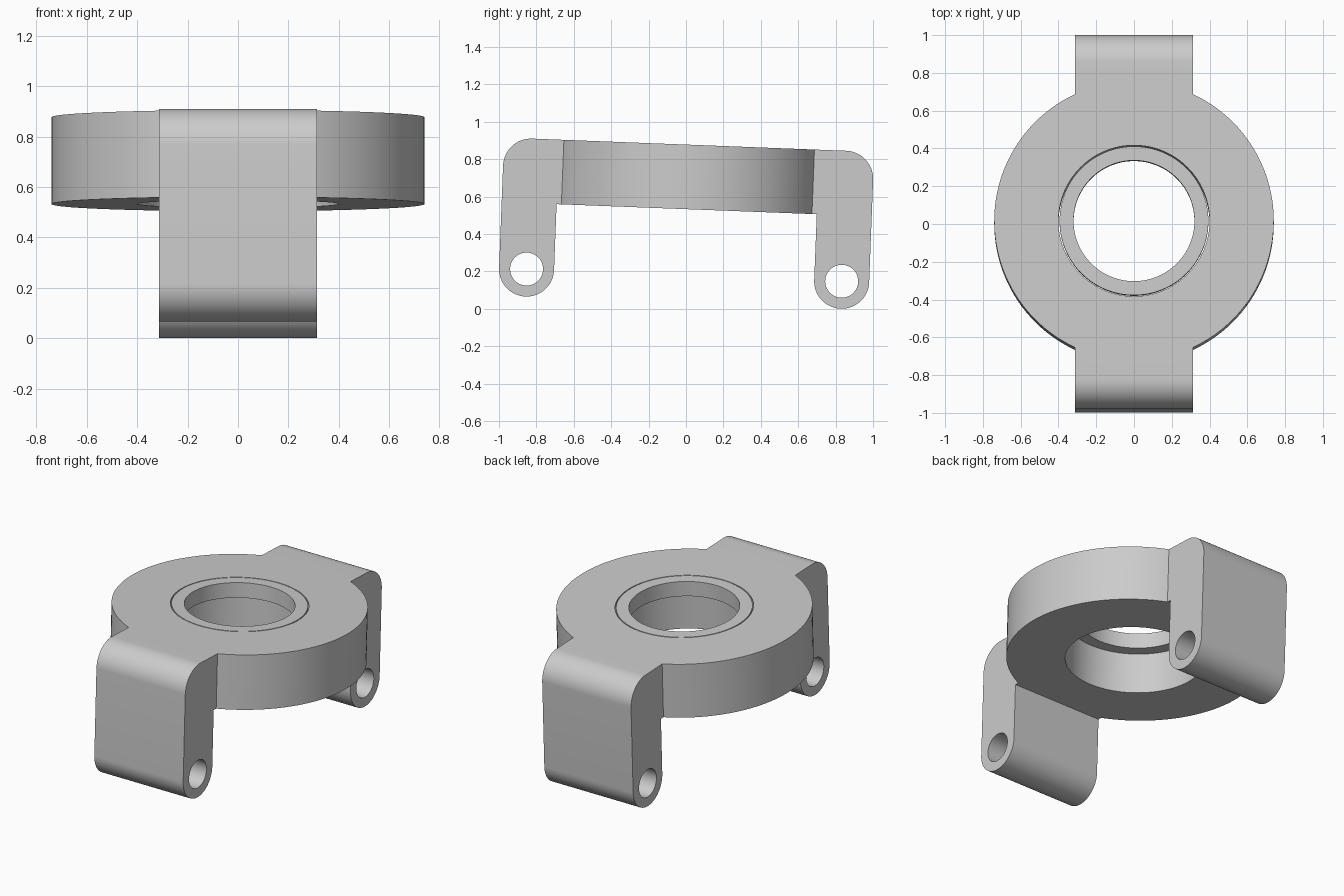
import bpy, bmesh
from math import sin, cos, pi, radians
from mathutils import Matrix

if "Cube" in bpy.data.objects:
    bpy.data.objects.remove(bpy.data.objects["Cube"])

HALF_W = 0.313            # half width of the legs
PIN_Y, FOOT_R, PIN_R = 0.843, 0.147, 0.088
TOP, BOTTOM = 0.698, 0.353
DISC_R, BORE_R = 0.74, 0.40
RING_OUT, RING_IN, RING_H = 0.394, 0.32, 0.095
CORNER = 0.15
TILT = Matrix.Translation((0, -0.01, 0.18)) @ Matrix.Rotation(radians(-2.215), 4, "X")

grey = bpy.data.materials.new("plain grey")
grey.use_nodes = True
grey.diffuse_color = (0.6, 0.6, 0.6, 1)
grey.node_tree.nodes["Principled BSDF"].inputs["Base Color"].default_value = (0.6, 0.6, 0.6, 1)


def make(name, bm):
    bmesh.ops.recalc_face_normals(bm, faces=bm.faces)
    mesh = bpy.data.meshes.new(name)
    bm.to_mesh(mesh)
    bm.free()
    mesh.materials.append(grey)
    obj = bpy.data.objects.new(name, mesh)
    bpy.context.collection.objects.link(obj)
    return obj


def cylinder(name, radius, depth, matrix, segments=128):
    bm = bmesh.new()
    bmesh.ops.create_cone(bm, cap_ends=True, segments=segments, radius1=radius,
                          radius2=radius, depth=depth, matrix=matrix)
    return make(name, bm)


def arc(cy, cz, r, start, end, steps=24):
    angles = [radians(start + (end - start) * i / steps) for i in range(steps + 1)]
    return [(cy + r * cos(a), cz + r * sin(a)) for a in angles]


def activate(obj):
    bpy.ops.object.select_all(action="DESELECT")
    obj.select_set(True)
    bpy.context.view_layer.objects.active = obj


def combine(obj, other, operation):
    activate(obj)
    mod = obj.modifiers.new(operation, "BOOLEAN")
    mod.operation, mod.solver, mod.object = operation, "EXACT", other
    bpy.ops.object.modifier_apply(modifier=mod.name)
    bpy.data.objects.remove(other)


def finish(obj):
    activate(obj)
    bpy.ops.object.shade_smooth_by_angle(angle=radians(25))
    obj.matrix_world = TILT


# Bridge with two rounded legs, extruded from one mirrored side profile
half = [(PIN_Y - FOOT_R, BOTTOM)]
half += arc(PIN_Y, 0, FOOT_R, 180, 360, 40)
half += arc(PIN_Y + FOOT_R - CORNER, TOP - CORNER, CORNER, 0, 90)
profile = half + [(-y, z) for y, z in reversed(half)]
bm = bmesh.new()
face = bm.faces.new([bm.verts.new((-HALF_W, y, z)) for y, z in profile])
swept = bmesh.ops.extrude_face_region(bm, geom=[face])["geom"]
bmesh.ops.translate(bm, vec=(2 * HALF_W, 0, 0),
                    verts=[v for v in swept if isinstance(v, bmesh.types.BMVert)])
bracket = make("bracket_body", bm)

# Round plate joined to the bridge
middle = Matrix.Translation((0, 0, (TOP + BOTTOM) / 2))
combine(bracket, cylinder("plate", DISC_R, TOP - BOTTOM, middle), "UNION")

# Central bore and the two pin holes
combine(bracket, cylinder("bore_cutter", BORE_R, 1, middle), "DIFFERENCE")
for side in (-1, 1):
    across = Matrix.Translation((0, side * PIN_Y, 0)) @ Matrix.Rotation(pi / 2, 4, "Y")
    combine(bracket, cylinder("pin_cutter", PIN_R, 1, across, 64), "DIFFERENCE")
finish(bracket)

# Loose ring seated at the top of the bore
seat = Matrix.Translation((0, 0, TOP - RING_H / 2))
ring = cylinder("bore_ring", RING_OUT, RING_H, seat)
combine(ring, cylinder("ring_cutter", RING_IN, 1, seat), "DIFFERENCE")
finish(ring)
